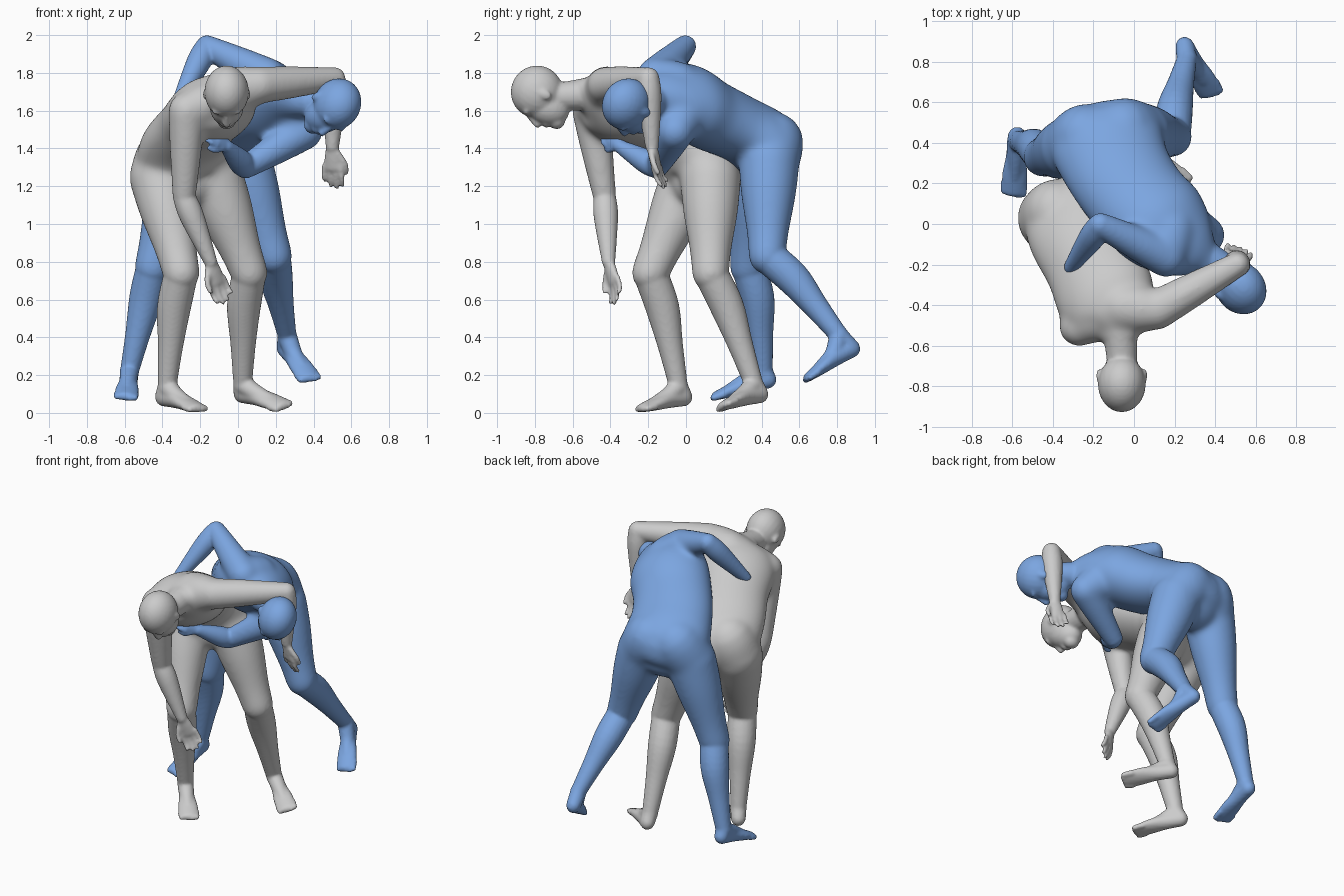
import bpy, bmesh
from math import sin, cos, pi
from mathutils import Vector as V, Matrix

if "Cube" in bpy.data.objects:
    bpy.data.objects.remove(bpy.data.objects["Cube"])


def spline(keys, n=5):
    """Catmull-Rom through rows of numbers (position, radii)."""
    k = [keys[0]] + keys + [keys[-1]]
    out = []
    for i in range(1, len(k) - 2):
        for s in range(n):
            t = s / n
            out.append([0.5 * (2*b + (c-a)*t + (2*a-5*b+4*c-d)*t*t + (3*b-a-3*c+d)*t**3)
                        for a, b, c, d in zip(k[i-1], k[i], k[i+1], k[i+2])])
    return out + [list(keys[-1])]


def tube(bm, rows, side0, side1=None, seg=20):
    """Rounded loft; rows are (x, y, z, half width, half depth)."""
    rows = spline([list(r) for r in rows])
    side0 = V(side0)
    side1 = V(side1) if side1 else side0
    P = [V(r[:3]) for r in rows]
    n = len(P)
    sections = []
    for i, r in enumerate(rows):
        t = (P[min(i+1, n-1)] - P[max(i-1, 0)]).normalized()
        s = side0.lerp(side1, i / (n-1))
        s = (s - t * s.dot(t)).normalized()
        sections.append((P[i], t, s, t.cross(s), r[3], r[4]))

    def cap(sec, sign):
        p, t, s, d, a, b = sec
        m = min(a, b)
        return [(p + t*sign*m*sin(q), t, s, d, a*cos(q), b*cos(q)) for q in (.4, .8, 1.15, 1.45)]
    sections = cap(sections[0], -1)[::-1] + sections + cap(sections[-1], 1)
    rings = [[bm.verts.new(p + s*a*cos(2*pi*j/seg) + d*b*sin(2*pi*j/seg)) for j in range(seg)]
             for p, t, s, d, a, b in sections]
    for A, B in zip(rings, rings[1:]):
        for j in range(seg):
            bm.faces.new((A[j], A[(j+1) % seg], B[(j+1) % seg], B[j]))
    bm.faces.new(rings[0][::-1])
    bm.faces.new(rings[-1])


def limb(bm, rows):
    """Round tube; rows are (point, radius)."""
    d = V(rows[-1][0]) - V(rows[0][0])
    side = V((0, 0, 1)).cross(d) if abs(d.normalized().z) < .8 else V((1, 0, 0))
    tube(bm, [(*p, r, r) for p, r in rows], side)


def ball(bm, c, radii, axes):
    m = Matrix([axes[i] * radii[i] for i in range(3)]).transposed().to_4x4()
    bmesh.ops.create_uvsphere(bm, u_segments=24, v_segments=16, radius=1,
                              matrix=Matrix.Translation(c) @ m)


def head(bm, c, up, fwd, neck):
    c, up, fwd = V(c), V(up).normalized(), V(fwd)
    fwd = (fwd - up * fwd.dot(up)).normalized()
    side = up.cross(fwd)
    ax = (side, fwd, up)
    at = lambda s, f, u: c + side*s + fwd*f + up*u
    ball(bm, c, (.118, .14, .137), ax)
    ball(bm, at(0, .05, -.08), (.09, .095, .125), ax)       # face
    ball(bm, at(0, .095, -.16), (.05, .045, .045), ax)      # chin
    limb(bm, [(at(0, .135, -.02), .014), (at(0, .155, -.075), .02)])   # nose
    ball(bm, at(0, .135, -.118), (.035, .018, .02), ax)     # lips
    for s in (-1, 1):
        ball(bm, at(s*.113, -.005, -.045), (.013, .024, .038), ax)    # ears
        ball(bm, at(s*.045, .113, .005), (.035, .025, .014), ax)      # brows
    limb(bm, [(neck, .09), (at(0, -.03, -.12), .075), (at(0, -.02, -.05), .08)])


def hand(bm, wrist, tip, across):
    w, t = V(wrist), V(tip)
    L = (t - w).length
    d = (t - w) / L
    a = V(across)
    a = (a - d*a.dot(d)).normalized()
    nrm = d.cross(a)
    at = lambda u, s, k=0: w + d*u*L + a*s + nrm*k
    tube(bm, [(*at(0, 0), .034, .028), (*at(.25, 0), .045, .026), (*at(.5, 0), .05, .021)], a)
    for i, reach in enumerate((.93, 1, .97, .85)):
        s = (i - 1.5) * .03
        limb(bm, [(at(.45, s), .015), (at(.72, s*1.15, .006), .013), (at(reach-.04, s*1.1, .022), .012)])
    limb(bm, [(at(.15, -.03), .018), (at(.4, -.066, .015), .016), (at(.6, -.07, .03), .013)])  # thumb


def arm(core, bm, chest, sh, el, wr, tip, across):
    chest, sh, el, wr = V(chest), V(sh), V(el), V(wr)
    limb(core, [(chest, .13), (chest.lerp(sh, .6), .118), (sh, .1)])      # shoulder
    limb(core, [(sh, .1), (sh.lerp(el, .4), .088), (el, .064)])           # upper arm
    limb(bm, [(el, .06), (el.lerp(wr, .3), .065), (wr, .036)])            # forearm
    hand(bm, wr, tip, across)


def leg(core, bm, glute, hip, knee, ankle, heel, toe):
    glute, hip, knee, ankle, heel, toe = map(V, (glute, hip, knee, ankle, heel, toe))
    d = (toe - heel).normalized()
    up = ankle - heel
    up = (up - d*up.dot(d)).normalized()
    side = d.cross(up)
    limb(core, [(glute, .165), (glute.lerp(hip, .5), .165), (hip, .16)])  # buttock
    limb(core, [(hip, .163), (hip.lerp(knee, .35), .146), (hip.lerp(knee, .75), .112), (knee, .1)])
    limb(bm, [(knee, .09), (knee.lerp(ankle, .3) - d*.025, .09),
              (knee.lerp(ankle, .65) - d*.014, .067), (ankle, .05)])      # shin
    # foot
    L = (toe - heel).length
    at = lambda u, h: heel + d*u*L + up*h
    tube(bm, [(*at(.13, .05), .046, .05), (*at(.4, .05), .05, .048),
              (*at(.7, .035), .064, .035), (*at(.92, .024), .055, .024)], side)
    limb(bm, [(ankle, .052), (at(.42, .068), .046), (at(.68, .04), .036)])
    limb(bm, [(ankle, .05), (at(.14, .055), .048)])
    for i in range(5):                                                    # toes
        s = (i - 2) * .024
        limb(bm, [(at(.8, .024) + side*s, .02), (at(.965 - abs(i-1)*.015, .018) + side*s, .017)])


def fused(bm, name, voxel, steps):
    """Object whose parts are fused into one skin and softened."""
    bmesh.ops.recalc_face_normals(bm, faces=bm.faces)
    me = bpy.data.meshes.new(name)
    bm.to_mesh(me)
    bm.free()
    ob = bpy.data.objects.new(name, me)
    bpy.context.collection.objects.link(ob)
    r = ob.modifiers.new("fuse", 'REMESH')
    r.mode, r.voxel_size, r.use_smooth_shade = 'VOXEL', voxel, True
    s = ob.modifiers.new("soften", 'SMOOTH')
    s.factor, s.iterations = .5, steps
    return ob


def finish(core, bm, name, color=None):
    # soft trunk first, then fused with the finer parts
    trunk = fused(core, "trunk", .012, 30)
    dg = bpy.context.evaluated_depsgraph_get()
    me = bpy.data.meshes.new_from_object(trunk.evaluated_get(dg))
    bm.from_mesh(me)
    bpy.data.objects.remove(trunk)
    bpy.data.meshes.remove(me)
    ob = fused(bm, name, .0095, 6)
    if color:
        m = bpy.data.materials.new(name + "_paint")
        m.diffuse_color = color
        m.use_nodes = True
        m.node_tree.nodes["Principled BSDF"].inputs["Base Color"].default_value = m.diffuse_color
        ob.data.materials.append(m)


# Grey figure, bending forward
core, bm = bmesh.new(), bmesh.new()
tube(core, [(-.27, .06, 1.22, .2, .14), (-.28, .07, 1.31, .27, .18), (-.28, -.04, 1.43, .25, .165),
            (-.21, -.2, 1.53, .235, .165), (-.135, -.36, 1.61, .25, .175), (-.08, -.46, 1.67, .2, .14),
            (-.07, -.54, 1.69, .1, .085)], (.31, .15, 0), (.42, .08, .14), 32)
head(bm, (-.06, -.79, 1.70), (0, -.9, .42), (0, -.45, -.9), (-.07, -.5, 1.69))
arm(core, bm, (-.13, -.43, 1.65), (-.27, -.505, 1.6), (-.285, -.43, 1.14), (-.145, -.41, .8),
    (-.075, -.35, .58), (1, .6, 0))
arm(core, bm, (-.05, -.41, 1.7), (.11, -.425, 1.735), (.51, -.2, 1.77), (.5, -.18, 1.41),
    (.5, -.13, 1.18), (-1, .4, 0))
leg(core, bm, (-.38, .06, 1.35), (-.415, .03, 1.25), (-.3, -.19, .74), (-.375, -.04, .14),
    (-.425, .03, .04), (-.2, -.245, .0))
leg(core, bm, (-.2, .11, 1.35), (-.13, .13, 1.24), (.06, .13, .74), (.025, .36, .15),
    (-.005, .44, .06), (.26, .19, .015))
finish(core, bm, "grey_figure")

# Blue figure, gripping from behind
core, bm = bmesh.new(), bmesh.new()
tube(core, [(-.13, .43, 1.32, .2, .14), (-.14, .42, 1.41, .28, .19), (-.08, .27, 1.51, .265, .18),
            (.02, .12, 1.58, .255, .19), (.135, 0, 1.65, .255, .195), (.25, -.1, 1.67, .2, .14),
            (.34, -.17, 1.65, .1, .09)], (.37, .1, 0), (.3, .19, -.2), 32)
head(bm, (.525, -.315, 1.635), (.62, -.6, .15), (-.2, -.34, -.87), (.32, -.15, 1.65))
arm(core, bm, (.18, -.04, 1.73), (.16, -.165, 1.78), (-.165, -.005, 1.94), (-.31, -.21, 1.66),
    (-.34, -.36, 1.53), (.4, -.2, .5))
arm(core, bm, (.25, -.02, 1.58), (.35, -.055, 1.49), (.04, -.155, 1.3), (-.06, -.35, 1.41),
    (-.15, -.44, 1.5), (0, .3, 1))
leg(core, bm, (-.24, .43, 1.43), (-.3, .38, 1.32), (-.45, .33, .77), (-.575, .41, .22),
    (-.575, .49, .14), (-.595, .135, .06))
leg(core, bm, (-.05, .46, 1.43), (.02, .44, 1.33), (.19, .43, .83), (.26, .81, .41),
    (.23, .94, .32), (.39, .635, .155))
finish(core, bm, "blue_figure", (.2, .38, .75, 1))
